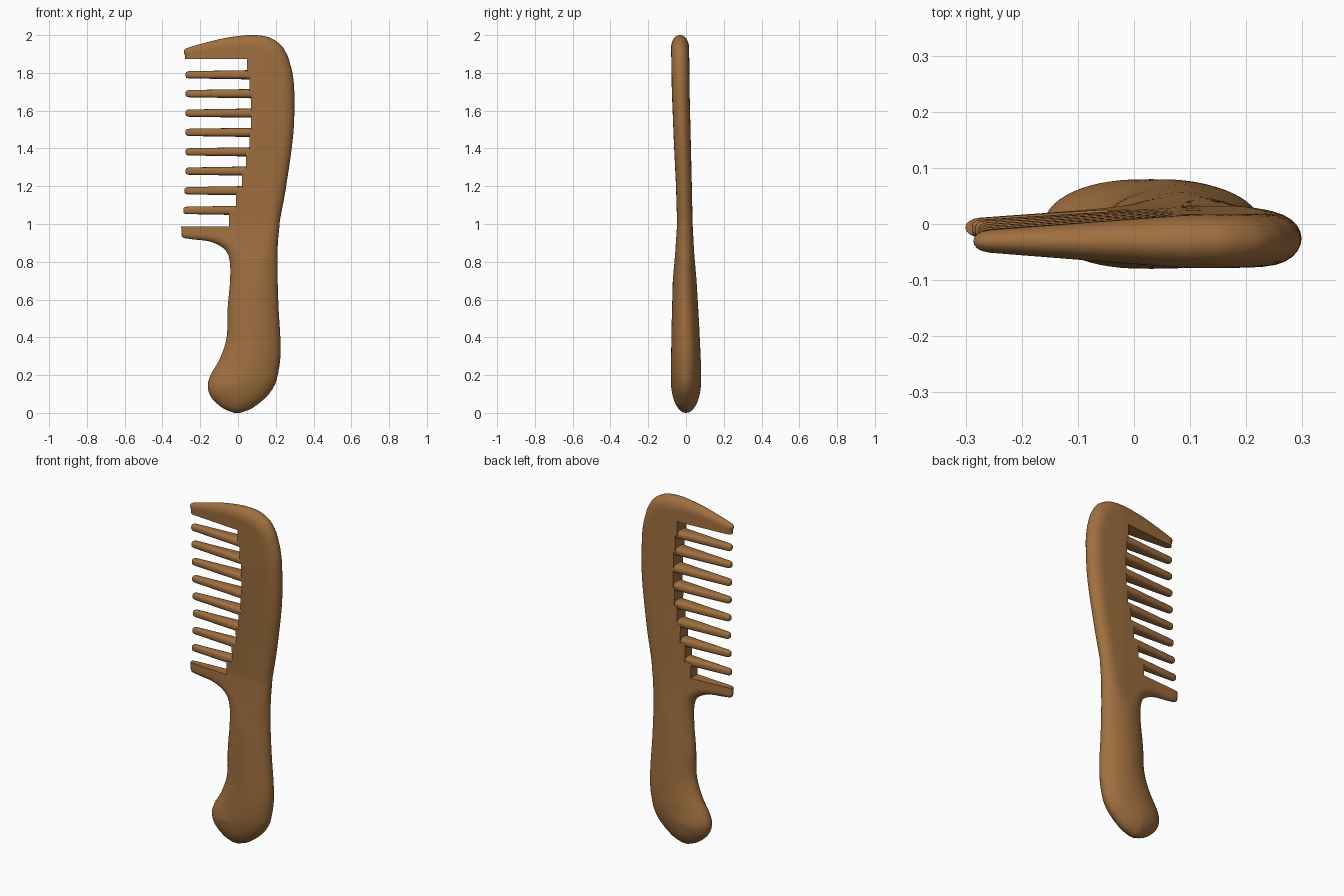
import bpy, bmesh, math

if "Cube" in bpy.data.objects:
    bpy.data.objects.remove(bpy.data.objects["Cube"])

wood = bpy.data.materials.new("warm_brown_wood")
wood.diffuse_color = (0.35, 0.16, 0.05, 1)
wood.use_nodes = True
wood.node_tree.nodes["Principled BSDF"].inputs["Base Color"].default_value = wood.diffuse_color

# Matching outline stations (x, z), bottom to top: tooth side and spine side
LEFT = [(-.02, 0), (-.08, .025), (-.14, .08), (-.16, .14), (-.145, .2), (-.095, .29),
        (-.06, .4), (-.055, .55), (-.042, .7), (-.045, .81), (-.075, .87), (-.15, .907),
        (-.25, .92), (-.295, .932), (-.3, .975), (-.3, 1.02), (-.295, 1.2), (-.285, 1.5),
        (-.28, 1.75), (-.28, 1.84), (-.28, 1.885), (-.285, 1.92), (-.25, 1.938),
        (-.1, 1.978), (0, 1.995), (.05, 2)]
RIGHT = [(.01, 0), (.075, .025), (.15, .085), (.19, .14), (.208, .19), (.224, .29),
         (.224, .4), (.215, .55), (.21, .7), (.21, .81), (.21, .87), (.212, .907),
         (.213, .925), (.215, .945), (.218, .975), (.224, 1.03), (.255, 1.2), (.293, 1.48),
         (.298, 1.7), (.288, 1.8), (.278, 1.84), (.27, 1.87), (.258, 1.9),
         (.225, 1.95), (.165, 1.988), (.1, 2)]
# z, half thickness, centre y
DEPTH = [(0, .08, 0), (.25, .08, 0), (.45, .074, -.003), (.7, .063, -.007), (.85, .05, -.007),
         (1, .041, -.006), (1.2, .042, -.011), (1.45, .045, -.02), (1.7, .047, -.028), (2, .048, -.032)]


def smooth(pts, n=6):
    """Catmull-Rom curve through the points."""
    out = []
    for i in range(len(pts) - 1):
        p = [pts[max(i - 1, 0)], pts[i], pts[i + 1], pts[min(i + 2, len(pts) - 1)]]
        for k in range(n):
            t = k / n
            out.append(tuple(.5 * (2 * b + (c - a) * t + (2 * a - 5 * b + 4 * c - d) * t * t
                                   + (3 * b - a - 3 * c + d) * t ** 3) for a, b, c, d in zip(*p)))
    return out + [pts[-1]]


def depth(x, z):
    """Half thickness, centre y and how much of the comb head (0-1) applies."""
    z = min(max(z, 0), 2)
    for a, b in zip(DEPTH, DEPTH[1:]):
        if z <= b[0]:
            f = (z - a[0]) / (b[0] - a[0])
            T, yc = a[1] + (b[1] - a[1]) * f, a[2] + (b[2] - a[2]) * f
            break
    h = min(max((z - .72) / .2, 0), 1)
    h = h * h * (3 - 2 * h)
    taper = min(1, .36 + .64 * (x + .3) / .4)
    return T * (1 - h + h * taper), yc, h


def finish(name, bm):
    bmesh.ops.recalc_face_normals(bm, faces=bm.faces)
    me = bpy.data.meshes.new(name)
    bm.to_mesh(me)
    bm.free()
    ob = bpy.data.objects.new(name, me)
    bpy.context.collection.objects.link(ob)
    me.materials.append(wood)
    return ob


def select(ob):
    bpy.ops.object.select_all(action='DESELECT')
    ob.select_set(True)
    bpy.context.view_layer.objects.active = ob


# Body: a pillow surface over the outline, rounded by distance to the edge
L, R = smooth(LEFT), smooth(RIGHT)
loop = L + R[::-1]
segs = list(zip(loop, loop[1:] + loop[:1]))


def edge_distance(x, z):
    best = 9
    for (ax, az), (bx, bz) in segs:
        dx, dz = bx - ax, bz - az
        q = dx * dx + dz * dz
        t = min(max(((x - ax) * dx + (z - az) * dz) / q, 0), 1) if q else 0
        best = min(best, (ax + t * dx - x) ** 2 + (az + t * dz - z) ** 2)
    return math.sqrt(best)


COLS = 28
bm = bmesh.new()
front, back = [], []
for i, (l, r) in enumerate(zip(L, R)):
    f, b = [], []
    for j in range(COLS + 1):
        u = (1 - math.cos(math.pi * j / COLS)) / 2
        x, z = l[0] + (r[0] - l[0]) * u, l[1] + (r[1] - l[1]) * u
        T, yc, head = depth(x, z)
        rim = T * (2.1 - .7 * head)
        border = j in (0, COLS) or i in (0, len(L) - 1)
        d = 0 if border else min(edge_distance(x, z) / rim, 1)
        h = T * math.sqrt(1 - (1 - d) ** 2)
        f.append(bm.verts.new((x, yc - h, z)))
        b.append(f[-1] if border else bm.verts.new((x, yc + h, z)))
    front.append(f)
    back.append(b)
for g in (front, back):
    for i in range(len(g) - 1):
        for j in range(COLS):
            bm.faces.new((g[i][j], g[i][j + 1], g[i + 1][j + 1], g[i + 1][j]))
body = finish("comb_body", bm)

# Stepped opening for the teeth
TEETH = [1.79, 1.69, 1.587, 1.485, 1.382, 1.28, 1.176, 1.072]
ROOTS = [.048, .06, .069, .069, .06, .042, .02, -.01, -.048]
levels = [1.873] + TEETH + [.986]
poly = [(-.5, levels[0])]
for k, x in enumerate(ROOTS):
    poly += [(x, levels[k]), (x, levels[k + 1])]
poly.append((-.5, levels[-1]))
clean = [p for k, p in enumerate(poly) if p != poly[k - 1]]
bm = bmesh.new()
face = bm.faces.new([bm.verts.new((x, -.3, z)) for x, z in clean])
ext = bmesh.ops.extrude_face_region(bm, geom=[face])
bmesh.ops.translate(bm, vec=(0, .6, 0), verts=[v for v in ext['geom'] if isinstance(v, bmesh.types.BMVert)])
cutter = finish("opening_cutter", bm)
cutter.hide_render = True
mod = body.modifiers.new("opening", 'BOOLEAN')
mod.operation, mod.solver, mod.object = 'DIFFERENCE', 'EXACT', cutter
select(body)
bpy.ops.object.modifier_apply(modifier=mod.name)
bpy.data.objects.remove(cutter)
bpy.ops.object.shade_smooth_by_angle(angle=math.radians(40))

# Inner teeth: tapered, rounded bars running into the body
SEG = 20
for k, z0 in enumerate(TEETH):
    tip = -.277 if k < 6 else -.277 - .006 * (k - 5)
    root = max(ROOTS[k], ROOTS[k + 1]) + .04
    bm = bmesh.new()
    rings = []
    for t, s in [(0, .45), (.008, .75), (.025, .93), (.05, 1), (.3, 1), (.6, 1), (.9, 1), (1, .8)]:
        x = tip + (root - tip) * t
        T, yc, _ = depth(x, z0)
        hz = (.019 + .006 * t) * s
        hy = T * .94 * s
        ring = []
        for a in range(SEG):
            c, n = math.cos(2 * math.pi * a / SEG), math.sin(2 * math.pi * a / SEG)
            ring.append(bm.verts.new((x, yc + hy * math.copysign(abs(c) ** .7, c),
                                      z0 + hz * math.copysign(abs(n) ** .7, n))))
        rings.append(ring)
    for p, q in zip(rings, rings[1:]):
        for a in range(SEG):
            bm.faces.new((p[a], p[(a + 1) % SEG], q[(a + 1) % SEG], q[a]))
    bm.faces.new(rings[0])
    bm.faces.new(rings[-1])
    tooth = finish(f"tooth_{k + 1}", bm)
    select(tooth)
    bpy.ops.object.shade_smooth_by_angle(angle=math.radians(50))
